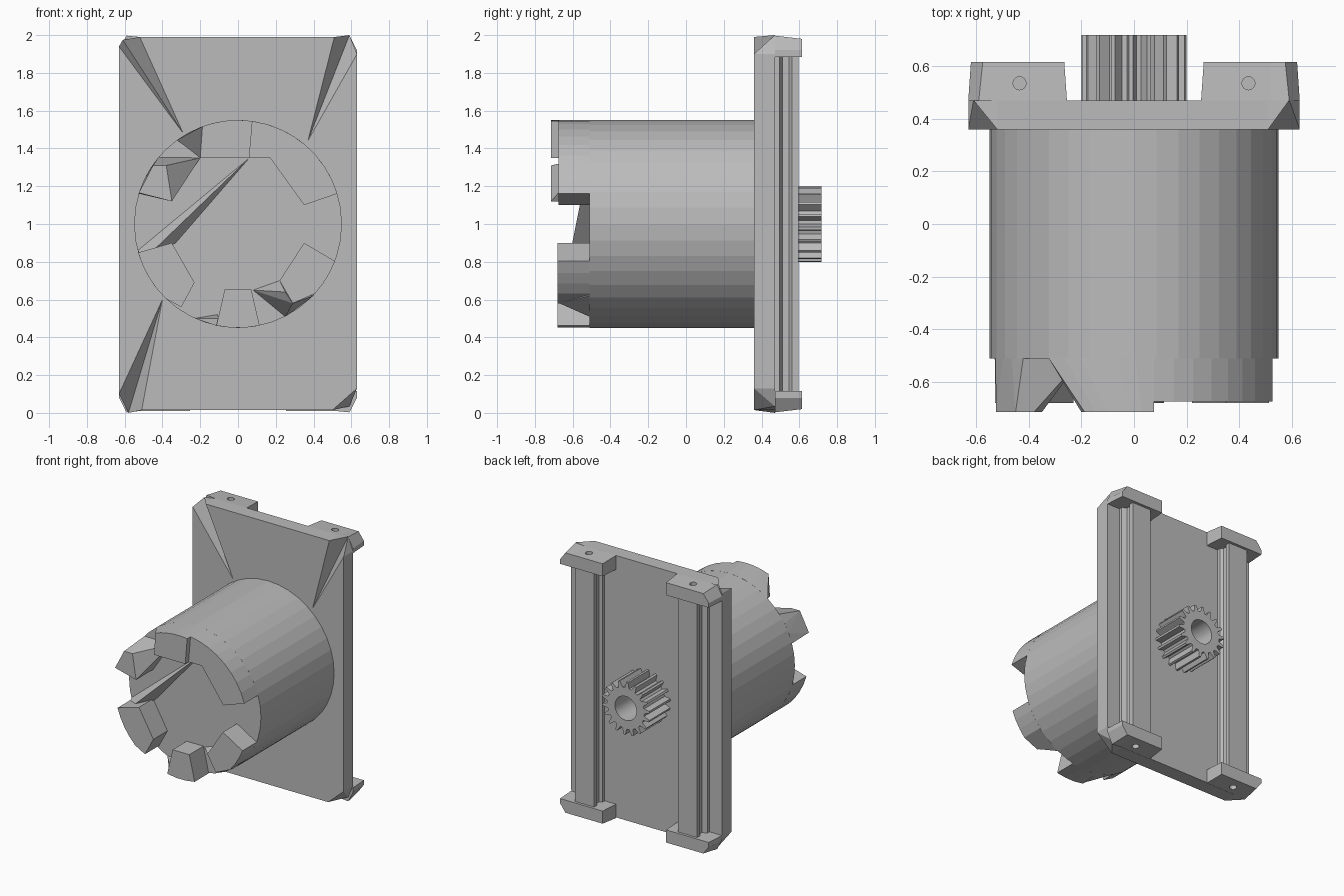
import bpy, bmesh, math
from mathutils import Vector

if "Cube" in bpy.data.objects:
    bpy.data.objects.remove(bpy.data.objects["Cube"])

grey = bpy.data.materials.new("plain_grey")
grey.diffuse_color = (0.5, 0.5, 0.5, 1)
grey.use_nodes = True
grey.node_tree.nodes["Principled BSDF"].inputs["Base Color"].default_value = grey.diffuse_color
CZ = 1.0   # height of the drum axis


def finish(bm, name):
    bmesh.ops.remove_doubles(bm, verts=bm.verts, dist=1e-5)
    bmesh.ops.recalc_face_normals(bm, faces=bm.faces)
    me = bpy.data.meshes.new(name)
    bm.to_mesh(me)
    bm.free()
    ob = bpy.data.objects.new(name, me)
    me.materials.append(grey)
    bpy.context.collection.objects.link(ob)
    return ob


def prism(name, outline, y0, y1, outline2=None):
    """Extrude an (x, z) outline along y, optionally to a second outline."""
    bm = bmesh.new()
    a = [bm.verts.new((x, y0, z)) for x, z in outline]
    b = [bm.verts.new((x, y1, z)) for x, z in (outline2 or outline)]
    n = len(a)
    bm.faces.new(a)
    bm.faces.new(b[::-1])
    for i in range(n):
        bm.faces.new((a[i], b[i], b[(i + 1) % n], a[(i + 1) % n]))
    return finish(bm, name)


def hull(name, pts):
    bm = bmesh.new()
    vs = [bm.verts.new(p) for p in pts]
    res = bmesh.ops.convex_hull(bm, input=vs)
    junk = [g for g in res["geom_interior"] if isinstance(g, bmesh.types.BMVert)]
    bmesh.ops.delete(bm, geom=junk, context='VERTS')
    return finish(bm, name)


def arc(a0, a1, n, r=0.55):
    return [(r * math.cos(math.radians(a0 + (a1 - a0) * i / n)),
             CZ + r * math.sin(math.radians(a0 + (a1 - a0) * i / n))) for i in range(n + 1)]


# Back plate: corners cut away, with shallow facets running in to the drum
YF, YB = 0.36, 0.47
bm = bmesh.new()
V = lambda x, y, z: bm.verts.new((x, y, z))
corners = [  # top/bottom edge point, facet apex, side edge point, corner tip
    ((0.51, 1.99), (0.37, 1.44), (0.63, 1.90), (0.59, 2.0)),
    ((-0.52, 1.99), (-0.29, 1.48), (-0.63, 1.94), (-0.61, 1.975)),
    ((-0.51, 0.015), (-0.40, 0.60), (-0.63, 0.10), (-0.58, 0.0)),
    ((0.50, 0.015), None, (0.63, 0.13), (0.59, 0.035))]
front, back = [], []
for k, (p, a, r, q) in enumerate(corners):
    P, R, P2, R2 = V(p[0], YF, p[1]), V(r[0], YF, r[1]), V(p[0], YB, p[1]), V(r[0], YB, r[1])
    Q = V(q[0], YB, q[1])
    bm.faces.new((P, P2, Q))
    bm.faces.new((R, Q, R2))
    if a:
        A = V(a[0], YF, a[1])
        bm.faces.new((P, Q, A))
        bm.faces.new((A, Q, R))
        f = [P, A, R]
    else:
        bm.faces.new((P, Q, R))
        f = [P, R]
    b = [P2, Q, R2]
    if k % 2 == 0:          # keep the outline running one way round
        f.reverse()
        b.reverse()
    front.append(f)
    back.append(b)
for i in range(4):
    j = (i + 1) % 4
    bm.faces.new((front[i][-1], front[j][0], back[j][0], back[i][-1]))
bm.faces.new([v for f in front for v in f])
bm.faces.new([v for b in back for v in b])
finish(bm, "back_plate")

# End caps at the four corners, each with a small pin hole
for sx in (1, -1):
    for top in (True, False):
        def place(pts):
            return [(sx * x, z if top else 2.0 - z) for x, z in pts]
        o1 = place([(0.255, 1.885), (0.63, 1.885), (0.63, 1.92), (0.59, 1.997), (0.52, 1.99), (0.255, 1.99)])
        o2 = place([(0.265, 1.885), (0.62, 1.885), (0.62, 1.92), (0.575, 1.98), (0.52, 1.98), (0.265, 1.98)])
        cap = prism("end_cap", o1, YB, 0.615, o2)
        bpy.ops.mesh.primitive_cylinder_add(vertices=16, radius=0.025, depth=0.4,
                                            location=(sx * 0.435, 0.535, 1.95 if top else 0.05))
        cutter = bpy.context.object
        cutter.name = "pin_hole_cutter"
        cutter.hide_render = True
        mod = cap.modifiers.new("pin_hole", 'BOOLEAN')
        mod.operation, mod.object, mod.solver = 'DIFFERENCE', cutter, 'EXACT'
        bpy.context.view_layer.objects.active = cap
        bpy.ops.object.modifier_apply(modifier=mod.name)
        bpy.data.objects.remove(cutter)

# Grooved guide rails between the caps
section = [(0.35, YB), (0.35, 0.495), (0.37, 0.51), (0.37, 0.545), (0.35, 0.56), (0.35, 0.595),
           (0.51, 0.595), (0.51, 0.56), (0.49, 0.545), (0.49, 0.51), (0.525, 0.495), (0.525, YB)]
for sx in (1, -1):
    bm = bmesh.new()
    lo = [bm.verts.new((sx * x, y, 0.11)) for x, y in section]
    hi = [bm.verts.new((sx * x, y, 1.89)) for x, y in section]
    bm.faces.new(lo)
    bm.faces.new(hi)
    for i in range(12):
        j = (i + 1) % 12
        bm.faces.new((lo[i], lo[j], hi[j], hi[i]))
    finish(bm, "guide_rail")

# Pinion gear with a round bore
TEETH, STEPS = 18, 4
bm = bmesh.new()
rings = []
for y in (YB, 0.718):
    outer, inner = [], []
    for i in range(TEETH * STEPS):
        t = 2 * math.pi * (i // STEPS + (0.0, 0.34, 0.56, 0.78)[i % STEPS]) / TEETH
        r = (0.155, 0.155, 0.2, 0.2)[i % STEPS]
        outer.append(bm.verts.new((r * math.cos(t), y, CZ + r * math.sin(t))))
        inner.append(bm.verts.new((0.09 * math.cos(t), y, CZ + 0.09 * math.sin(t))))
    rings.append((outer, inner))
(o0, i0), (o1, i1) = rings
for i in range(TEETH * STEPS):
    j = (i + 1) % (TEETH * STEPS)
    for quad in ((o0, o1), (o1, i1), (i1, i0), (i0, o0)):
        bm.faces.new((quad[0][i], quad[1][i], quad[1][j], quad[0][j]))
finish(bm, "pinion_gear")

# Drum
YD = -0.512
drum = prism("drum", arc(0, 360, 40)[:-1], YF, YD)

# Wide upper lug: right part is lower, left part stands taller
prism("upper_lug_right", arc(17, 82, 8) + [(0.06, 1.35), (0.17, 1.35), (0.35, 1.10)], YD, -0.675)
prism("upper_lug_left", arc(82, 126, 6) + [(-0.2, 1.35), (0.06, 1.35)], YD, -0.715,
      arc(82, 110, 6) + [(-0.2, 1.35), (0.06, 1.35)])

# Pointed side lug
base = arc(163, 140, 3) + [(-0.2, 1.35), (-0.35, 1.12)]
tip = [(-0.525, 1.165), (-0.35, 1.12), (-0.38, 1.31), (-0.45, 1.31)]
hull("side_lug", [(x, YD, z) for x, z in base] + [(x, -0.715, z) for x, z in tip])

# Lower lugs
prism("left_lug", arc(196, 226, 4) + [(-0.3, 0.56), (-0.23, 0.69), (-0.35, 0.90)], YD, -0.68)
prism("bottom_lug", arc(258, 282, 3) + [(0.07, 0.655), (-0.07, 0.655)], YD, -0.68)
prism("right_lug", arc(318, 339, 3) + [(0.35, 0.90), (0.22, 0.70), (0.29, 0.58)], YD, -0.68)

# Broken ramps beside the lower lugs, and the thin fin across the drum face
hull("right_ramp", [(0.08, YD, 0.65), (0.25, YD, 0.51), (0.40, YD, 0.62), (0.22, YD, 0.70),
                    (0.29, -0.67, 0.58), (0.25, -0.67, 0.64)])
hull("bottom_ramp", [(-0.23, YD, 0.50), (-0.10, YD, 0.46), (-0.11, YD, 0.52),
                     (-0.11, -0.66, 0.46), (-0.10, -0.66, 0.50)])
hull("face_fin", [(0.06, YD, 1.35), (-0.53, YD, 0.86), (-0.33, YD, 0.90), (-0.50, -0.62, 0.81)])
